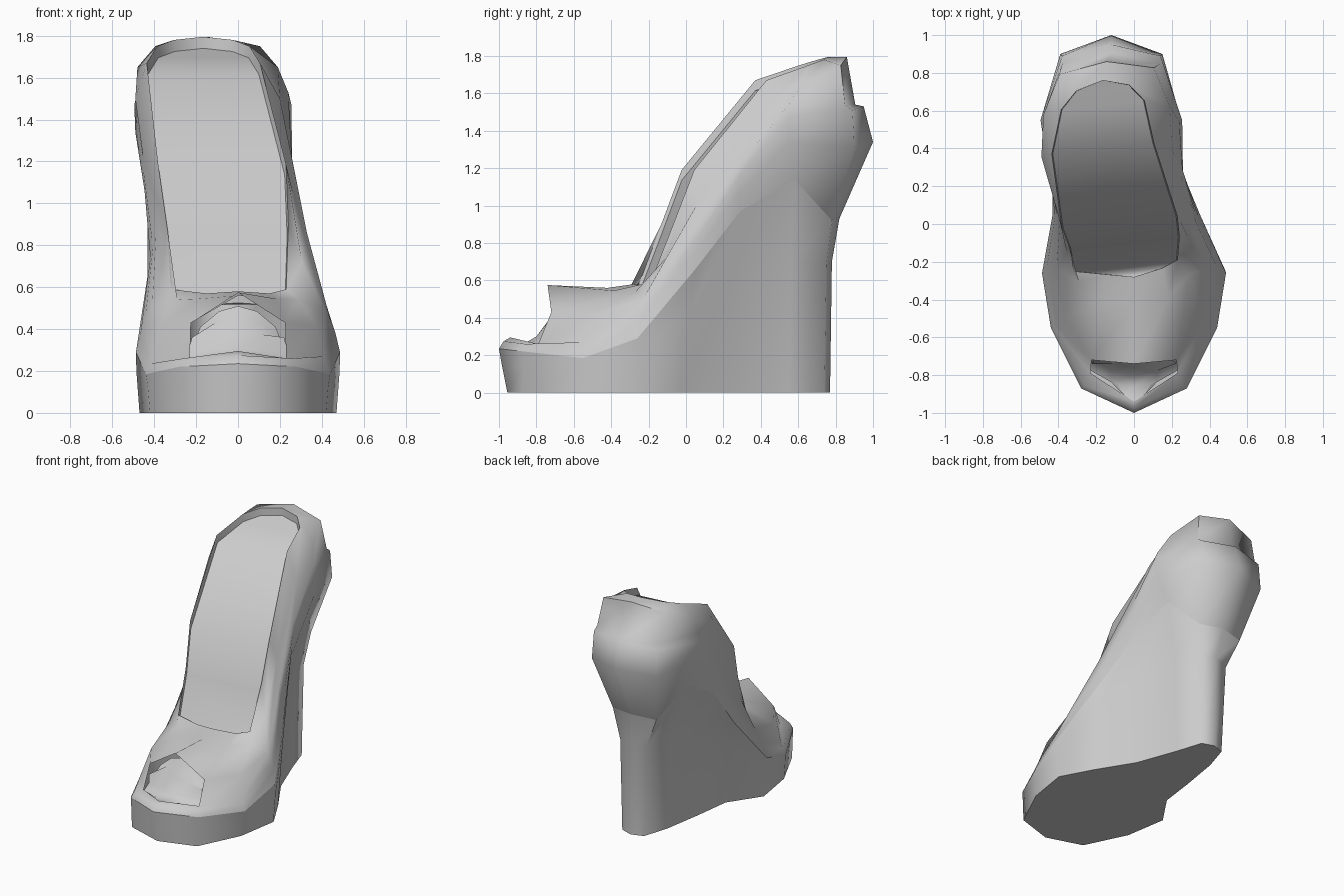
import bpy, bmesh, math

if "Cube" in bpy.data.objects:
    bpy.data.objects.remove(bpy.data.objects["Cube"])

N = 9  # points per half loop, toe centre -> heel centre
SEGS = 2 * N - 2


def centre(y):
    """Centre line of the shoe: the heel swings towards -x."""
    return -0.12 * min(1, max(0, (y + 0.12) / 0.5))


def ring(half, skew=0.0, shift=0.0):
    """Mirror a half loop of (half width, y, z) about the curved centre line."""
    def mid(y):
        return centre(y) + (shift if y > -.23 else 0)
    right = [(mid(y) + w, y + skew * w, z) for w, y, z in half]
    left = [(mid(y) - w, y - skew * w, z) for w, y, z in half[1:-1]]
    return right + left[::-1]


def loft(name, rings, holes=(), cap=None):
    """Skin the rings; holes = (ring, segment) left open; cap = ring to fill across."""
    bm = bmesh.new()
    rows = [[bm.verts.new(p) for p in r] for r in rings]
    n = len(rings[0])
    for k in range(len(rows) - 1):
        for i in range(n):
            if (k, i) in holes:
                continue
            j = (i + 1) % n
            bm.faces.new((rows[k][i], rows[k][j], rows[k + 1][j], rows[k + 1][i]))
    if cap is not None:
        r = rows[cap]
        for i in range(n // 2):
            a = [r[i], r[i + 1], r[(n - i - 1) % n], r[(n - i) % n]]
            bm.faces.new(list(dict.fromkeys(a)))
    bmesh.ops.recalc_face_normals(bm, faces=bm.faces[:])
    finish(name, bm)


def finish(name, bm):
    me = bpy.data.meshes.new(name)
    bm.to_mesh(me)
    bm.free()
    ob = bpy.data.objects.new(name, me)
    bpy.context.collection.objects.link(ob)
    bpy.ops.object.select_all(action='DESELECT')
    ob.select_set(True)
    bpy.context.view_layer.objects.active = ob
    bpy.ops.object.shade_smooth_by_angle(angle=math.radians(60))


# Platform and wedge: ground outline up to the feather line
ground = [(0, -.955, 0), (.27, -.87, 0), (.42, -.56, 0), (.47, -.25, 0), (.33, -.02, 0),
          (.23, .25, 0), (.15, .55, 0), (.09, .74, 0), (0, .77, 0)]
column = [(0, -.985, .15), (.275, -.87, .14), (.43, -.56, .12), (.485, -.25, .2), (.36, .02, .45),
          (.26, .27, .7), (.18, .56, .7), (.11, .75, .68), (0, .78, .7)]
feather = [(0, -1, .235), (.28, -.87, .22), (.44, -.55, .185), (.487, -.26, .29), (.39, .05, .66),
           (.335, .29, .97), (.30, .58, 1.14), (.18, .78, .92), (0, .82, .93)]
loft("wedge_sole", [ring(ground, shift=.04), ring(column, shift=.03), ring(feather)], cap=0)

# Upper: welt, heel counter, peep toe vamp, rolled collar
counter = [(0, -.975, .275), (.26, -.86, .26), (.42, -.55, .235), (.465, -.25, .38), (.38, .04, .74),
           (.35, .28, 1.06), (.37, .55, 1.34), (.27, .9, 1.31), (0, 1, 1.34)]
counter_top = [(0, -.94, .295), (.23, -.79, .26), (.41, -.54, .27), (.445, -.24, .43), (.37, .03, .79),
               (.355, .28, 1.15), (.375, .55, 1.47), (.26, .89, 1.51), (0, .95, 1.53)]
vamp = [(0, -.74, .575), (.225, -.72, .43), (.37, -.5, .42), (.41, -.23, .5), (.36, .01, .86),
        (.355, .29, 1.22), (.36, .54, 1.53), (.26, .85, 1.54), (0, .905, 1.54)]
collar_out = [(0, -.42, .56), (.18, -.4, .545), (.29, -.29, .54), (.33, -.13, .72), (.33, .06, 1.05),
              (.345, .38, 1.5), (.335, .6, 1.65), (.25, .81, 1.75), (0, .86, 1.795)]
collar_in = [(0, -.28, .58), (.15, -.25, .57), (.275, -.22, .59), (.29, -.1, .90), (.305, .01, 1.19),
             (.27, .4, 1.67), (.22, .63, 1.75), (.14, .72, 1.78), (0, .76, 1.795)]
loft("upper", [ring(feather), ring(counter), ring(counter_top), ring(vamp),
               ring(collar_out, .07, -.025), ring(collar_in, .11, -.045)],
     holes={(2, 0), (2, SEGS - 1)})

# Insole: shallow bed just below the collar
bed = [(w * .98, y, z - .055) for w, y, z in collar_in]
loft("insole", [ring(collar_in, .11, -.045), ring(bed, .11, -.045)], cap=1)

# Toe bed: curved floor and back wall seen through the peep opening
bm = bmesh.new()
profile = [(-.94, .29), (-.86, .265), (-.80, .30), (-.74, .38), (-.69, .46), (-.66, .51)]
rows = []
for k, (y, z) in enumerate(profile):
    w = .09 if k == 0 else .24 - .02 * max(0, k - 2)
    rows.append([bm.verts.new((w * t, y + .09 * t * t * (k < 3), z - (.1 if k > 3 else .02) * t * t))
                 for t in (-1, -.5, 0, .5, 1)])
for a, b in zip(rows, rows[1:]):
    for i in range(4):
        bm.faces.new((a[i], a[i + 1], b[i + 1], b[i]))
finish("toe_bed", bm)
